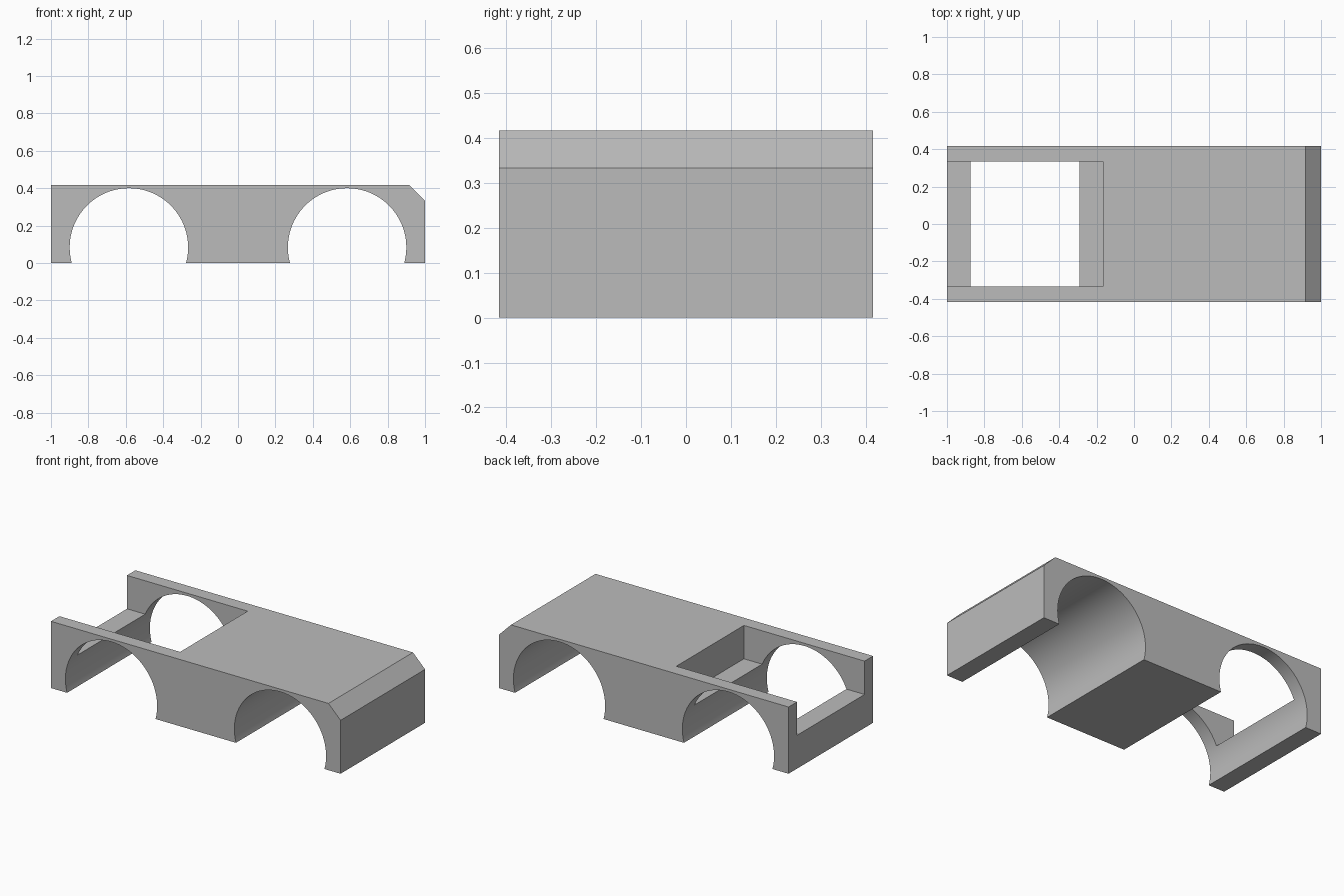
import bpy
import bmesh
import math

if "Cube" in bpy.data.objects:
    bpy.data.objects.remove(bpy.data.objects["Cube"])

U = 1 / 12            # design unit
HALF_WIDTH = 5 * U
HEIGHT = 5 * U

grey = bpy.data.materials.new("plain grey")
grey.use_nodes = True
grey.diffuse_color = (0.5, 0.5, 0.5, 1)
grey.node_tree.nodes["Principled BSDF"].inputs["Base Color"].default_value = (0.5, 0.5, 0.5, 1)


def extrude_profile(name, points, half_width):
    """Side profile in x and z, extruded symmetrically along y."""
    bm = bmesh.new()
    face = bm.faces.new([bm.verts.new((x, -half_width, z)) for x, z in points])
    moved = bmesh.ops.extrude_face_region(bm, geom=[face])["geom"]
    verts = [v for v in moved if isinstance(v, bmesh.types.BMVert)]
    bmesh.ops.translate(bm, verts=verts, vec=(0, 2 * half_width, 0))
    bmesh.ops.recalc_face_normals(bm, faces=bm.faces)
    mesh = bpy.data.meshes.new(name)
    bm.to_mesh(mesh)
    bm.free()
    mesh.materials.append(grey)
    obj = bpy.data.objects.new(name, mesh)
    bpy.context.collection.objects.link(obj)
    return obj


def circle(cx, cz, radius, count=96):
    steps = [2 * math.pi * i / count for i in range(count)]
    return [(cx + radius * math.cos(a), cz + radius * math.sin(a)) for a in steps]


# Body block with a sloped upper edge at the +x end
body = extrude_profile("body", [(-1, 0), (1, 0), (1, HEIGHT - U),
                                (1 - U, HEIGHT), (-1, HEIGHT)], HALF_WIDTH)

# Round wheel arches through the full width, and the open cargo bed
cutters = [extrude_profile(name, circle(x, U, 3.8 * U), 1)
           for name, x in (("rear_arch_cutter", -7 * U), ("front_arch_cutter", 7 * U))]
bed_floor = HEIGHT / 2
cutters.append(extrude_profile("bed_cutter", [(-2, bed_floor), (-2 * U, bed_floor),
                                              (-2 * U, 1), (-2, 1)], 4 * U))

bpy.ops.object.select_all(action="DESELECT")
body.select_set(True)
bpy.context.view_layer.objects.active = body
for cutter in cutters:
    cutter.hide_render = True
    cut = body.modifiers.new(cutter.name, "BOOLEAN")
    cut.operation = "DIFFERENCE"
    cut.solver = "EXACT"
    cut.object = cutter
    bpy.ops.object.modifier_apply(modifier=cut.name)
    bpy.data.objects.remove(cutter)

# Smooth arches, crisp edges
bpy.ops.object.shade_smooth_by_angle(angle=math.radians(30))
